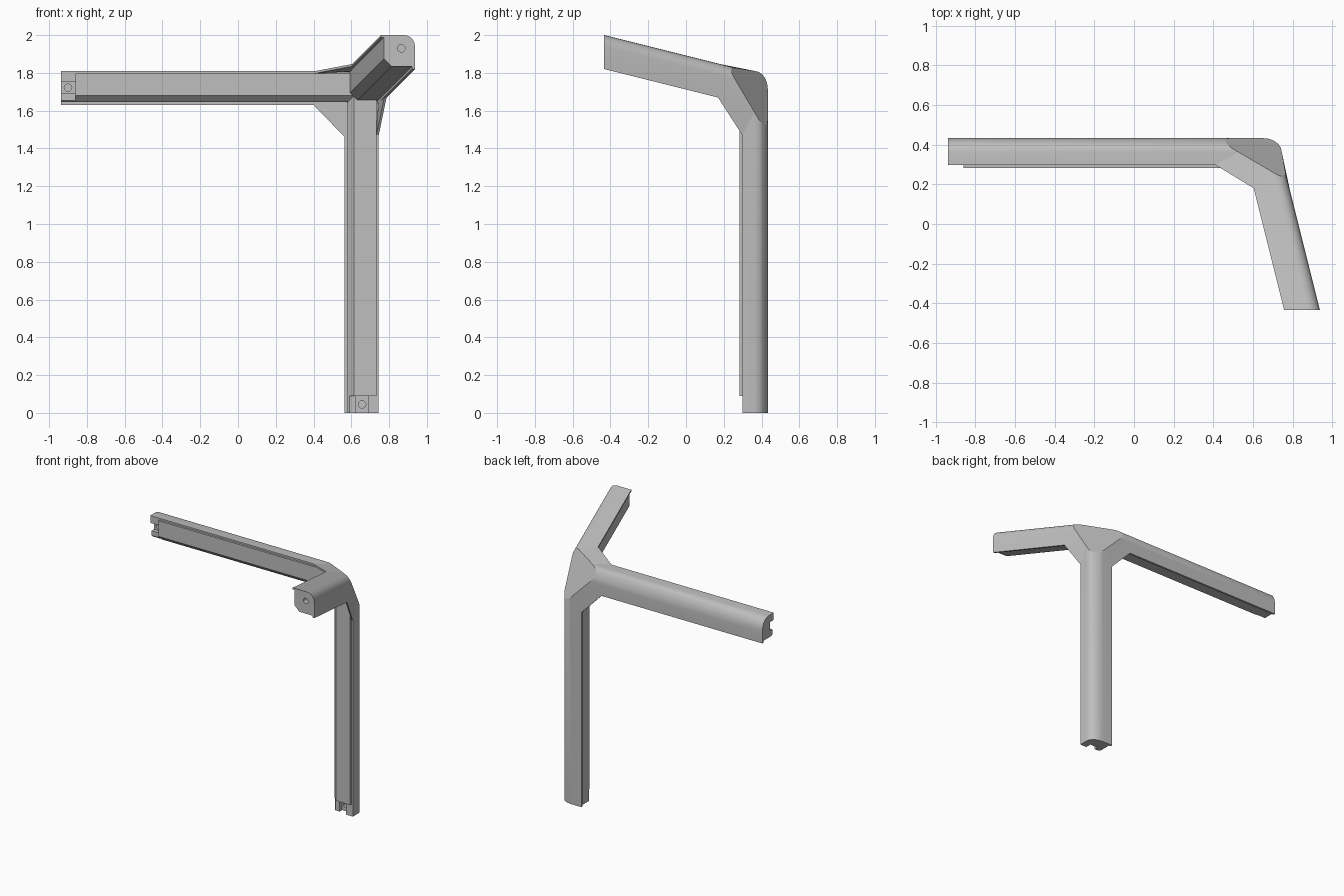
import bpy, bmesh, math
from mathutils import Vector

if "Cube" in bpy.data.objects:
    bpy.data.objects.remove(bpy.data.objects["Cube"])

grey = bpy.data.materials.new("plain grey")
grey.use_nodes = True
COLOUR = (0.52, 0.52, 0.52, 1)
grey.diffuse_color = COLOUR
grey.node_tree.nodes["Principled BSDF"].inputs["Base Color"].default_value = COLOUR

# Outer walls, and the plane of the flat facet across the corner
X, Y, Z = 0.745, 0.433, 1.81
FACET = Vector((1, 1.87, 1))
FACET_D = 3.015
TILT = 0.25


def finish(name, bm):
    bmesh.ops.recalc_face_normals(bm, faces=bm.faces[:])
    mesh = bpy.data.meshes.new(name)
    bm.to_mesh(mesh)
    bm.free()
    mesh.materials.append(grey)
    ob = bpy.data.objects.new(name, mesh)
    bpy.context.collection.objects.link(ob)
    bpy.ops.object.select_all(action='DESELECT')
    ob.select_set(True)
    bpy.context.view_layer.objects.active = ob
    bpy.ops.object.shade_smooth_by_angle(angle=math.radians(28))
    return ob


def prism(name, profile, place, start, end, clip=False):
    """Sweep a (depth, width) profile between two stations along an arm."""
    bm = bmesh.new()
    rings = [[bm.verts.new(place(v, u, t)) for v, u in profile] for t in (start, end)]
    n = len(profile)
    for i in range(n):
        j = (i + 1) % n
        bm.faces.new((rings[0][i], rings[0][j], rings[1][j], rings[1][i]))
    for ring in rings:
        bm.faces.new(ring)
    if clip:
        cut = bmesh.ops.bisect_plane(
            bm, geom=bm.verts[:] + bm.edges[:] + bm.faces[:], dist=1e-6,
            plane_co=FACET * ((FACET_D - 0.0005) / FACET.length_squared),
            plane_no=FACET, clear_outer=True)
        edges = [e for e in cut["geom_cut"] if isinstance(e, bmesh.types.BMEdge)]
        bmesh.ops.holes_fill(bm, edges=edges, sides=0)
    return finish(name, bm)


def hull(name, points):
    bm = bmesh.new()
    for p in points:
        bm.verts.new(p)
    res = bmesh.ops.convex_hull(bm, input=bm.verts[:])
    loose = {g for g in res["geom_interior"] if isinstance(g, bmesh.types.BMVert)}
    bmesh.ops.delete(bm, geom=list(loose), context='VERTS')
    return finish(name, bm)


def drill(ob, x, z, y0, y1, radius=0.02):
    """Cut a round screw hole running along y."""
    bpy.ops.mesh.primitive_cylinder_add(
        vertices=20, radius=radius, depth=y1 - y0,
        location=(x, (y0 + y1) / 2, z), rotation=(math.pi / 2, 0, 0))
    cutter = bpy.context.object
    cutter.hide_render = True
    mod = ob.modifiers.new("hole", 'BOOLEAN')
    mod.operation = 'DIFFERENCE'
    mod.solver = 'EXACT'
    mod.object = cutter
    bpy.context.view_layer.objects.active = ob
    bpy.ops.object.modifier_apply(modifier=mod.name)
    bpy.data.objects.remove(cutter)


def corner_arc(v, u, steps=5):
    angles = [math.pi / 2 * i / steps for i in range(steps + 1)]
    return [(v * (1 - math.cos(a)), u * (1 - math.sin(a))) for a in angles]


# Where each arm's profile sits in space
def side_place(v, u, t):
    return Vector((t, Y - v, Z - u))


def post_place(v, u, t):
    return Vector((X - u, Y - v, t))


def front_place(v, u, t):
    rise = TILT * (t + Y)
    return Vector((0.937 - rise - v, t, 2.0 - rise - u))


# Profiles: rounded outer corner, two lips, chamfered inner core
arm_arc = corner_arc(0.07, 0.095)
front_arc = corner_arc(0.06, 0.06)
back_lip = [(0.015, 0.165), (0.015, 0.18), (0, 0.18)]
arm = arm_arc + [(0.135, 0), (0.135, 0.012), (0.15, 0.012),
                 (0.15, 0.13), (0.115, 0.165)] + back_lip
tab = arm_arc + [(0.135, 0), (0.135, 0.055), (0.09, 0.055),
                 (0.09, 0.12), (0.12, 0.12), (0.12, 0.155), (0.11, 0.165)] + back_lip
front = front_arc + [(0.18, 0), (0.18, 0.012), (0.165, 0.012),
                     (0.165, 0.125), (0.125, 0.165)] + back_lip

# Three arms, trimmed by the corner facet
prism("side_arm", arm, side_place, -0.86, 0.74, clip=True)
prism("upright_post", arm, post_place, 0.09, 1.80, clip=True)
front_arm = prism("front_arm", front, front_place, -Y, 0.42, clip=True)
drill(front_arm, 0.865, 1.93, -0.5, -0.38)

# Notched ends with screw holes
side_tab = prism("side_arm_end", tab, side_place, -0.937, -0.86)
drill(side_tab, -0.90, Z - 0.088, 0.2, 0.38)
post_tab = prism("upright_post_end", tab, post_place, 0, 0.09)
drill(post_tab, X - 0.088, 0.045, 0.2, 0.38)


# Corner cap: the outer edges of all arms brought to the facet plane
def on_facet(place, v, u):
    p, q = place(v, u, 0), place(v, u, 1)
    t = (FACET_D - FACET.dot(p)) / FACET.dot(q - p)
    return place(v, u, t)


cap = [on_facet(place, v, u) for place, arc in
       ((side_place, arm_arc), (post_place, arm_arc), (front_place, front_arc))
       for v, u in arc]
hull("corner_cap", cap + [Vector((0.64, 0.33, 1.69))])


# Thin gusset webs that continue the outer walls between neighbouring arms
def web(name, points, inward):
    pts = [Vector(p) for p in points]
    hull(name, pts + [p + Vector(inward) for p in pts])


side_flat = on_facet(side_place, 0, 0.095)
side_top = on_facet(side_place, 0.07, 0)
post_flat = on_facet(post_place, 0, 0.095)
post_side = on_facet(post_place, 0.07, 0)
front_top = on_facet(front_place, 0.06, 0)
front_side = on_facet(front_place, 0, 0.06)
web("back_gusset", [(0.40, Y, 1.63), (0.565, Y, 1.46), post_flat, side_flat], (0, -0.012, 0))
web("top_gusset", [(0.41, 0.298, Z), front_place(0.18, 0, 0.18), front_top, side_top],
    (0, 0, -0.012))
web("side_gusset", [(X, 0.298, 1.47), front_place(0, 0.18, 0.17), front_side, post_side],
    (-0.012, 0, 0))
